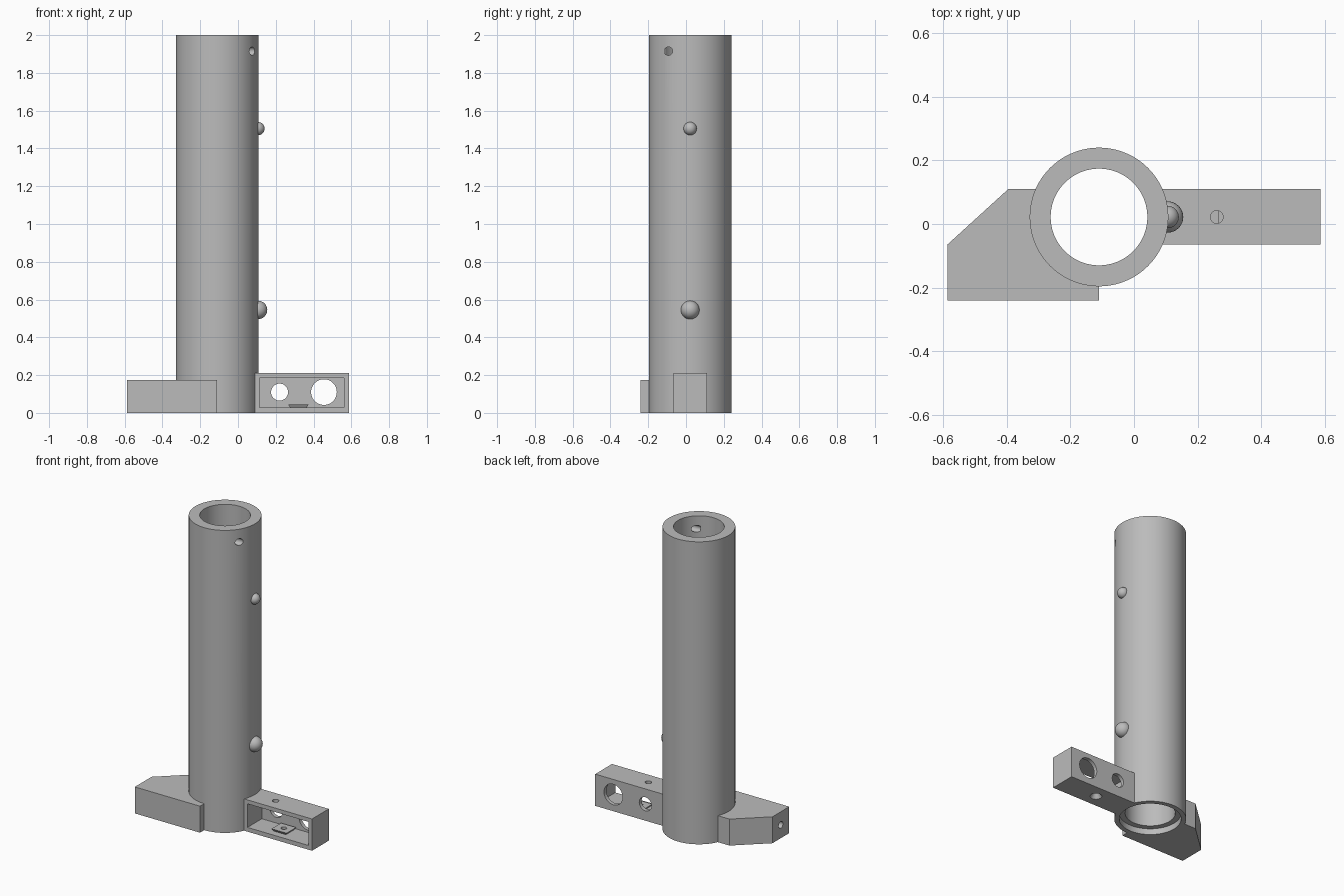
import bpy, bmesh
from math import pi, radians
from mathutils import Matrix, Vector

cube = bpy.data.objects.get("Cube")
if cube:
    bpy.data.objects.remove(cube, do_unlink=True)

grey = bpy.data.materials.new("plain grey")
grey.use_nodes = True
colour = (0.5, 0.5, 0.5, 1)
grey.diffuse_color = colour
grey.node_tree.nodes["Principled BSDF"].inputs["Base Color"].default_value = colour

CX, CY = -0.11, 0.022          # tube axis
R_OUT, R_IN = 0.218, 0.152
ARM_TOP, FOOT_TOP = 0.21, 0.175
ROT = {"x": Matrix.Rotation(pi / 2, 4, "Y"),
       "y": Matrix.Rotation(pi / 2, 4, "X"),
       "z": Matrix.Identity(4)}


def finish(name, bm):
    bmesh.ops.recalc_face_normals(bm, faces=bm.faces)
    mesh = bpy.data.meshes.new(name)
    bm.to_mesh(mesh)
    bm.free()
    mesh.materials.append(grey)
    obj = bpy.data.objects.new(name, mesh)
    bpy.context.collection.objects.link(obj)
    return obj


def rod(name, centre, r, length, axis="z", r2=None, sides=48):
    bm = bmesh.new()
    bmesh.ops.create_cone(bm, cap_ends=True, segments=sides, radius1=r,
                          radius2=r if r2 is None else r2, depth=length,
                          matrix=Matrix.Translation(centre) @ ROT[axis])
    return finish(name, bm)


def prism(name, outline, z0, z1):
    bm = bmesh.new()
    face = bm.faces.new([bm.verts.new((x, y, z0)) for x, y in outline])
    new = bmesh.ops.extrude_face_region(bm, geom=[face])["geom"]
    bmesh.ops.translate(bm, vec=(0, 0, z1 - z0),
                        verts=[v for v in new if isinstance(v, bmesh.types.BMVert)])
    return finish(name, bm)


def box(name, x0, x1, y0, y1, z0, z1):
    return prism(name, [(x0, y0), (x1, y0), (x1, y1), (x0, y1)], z0, z1)


def combine(obj, others, operation="DIFFERENCE"):
    for other in others:
        mod = obj.modifiers.new("boolean", "BOOLEAN")
        mod.operation, mod.solver, mod.object = operation, "EXACT", other
        bpy.context.view_layer.objects.active = obj
        bpy.ops.object.modifier_apply(modifier=mod.name)
        bpy.data.objects.remove(other, do_unlink=True)


def smooth(obj):
    bpy.ops.object.select_all(action="DESELECT")
    obj.select_set(True)
    bpy.context.view_layer.objects.active = obj
    bpy.ops.object.shade_smooth_by_angle(angle=radians(30))


# Upright tube: bore, bottom counterbore and small pin hole near the top
tube = rod("tube", (CX, CY, 1), R_OUT, 2, sides=96)
combine(tube, [
    rod("bore", (CX, CY, 1), R_IN, 2.2, sides=96),
    rod("counterbore", (CX, CY, 0), 0.188, 0.08, sides=96),
    rod("pin_hole", (0.07, -0.093, 1.915), 0.022, 0.2, "x", sides=32),
])

# Chamfered foot, hollowed where the tube stands, with a blind end hole
foot = prism("foot", [(-0.587, -0.24), (CX, -0.24), (CX, 0.11),
                      (-0.395, 0.11), (-0.587, -0.065)], 0, FOOT_TOP)
combine(foot, [
    rod("foot_seat", (CX, CY, 0.1), 0.206, 0.5, sides=96),
    rod("end_hole", (-0.587, -0.152, 0.088), 0.022, 0.2, "x", sides=32),
])

# Side arm: box with a front pocket, a raised boss and drilled walls
arm = box("side_arm", 0.05, 0.587, -0.065, 0.11, 0, ARM_TOP)
boss_x, boss_y = 0.32, CY
combine(arm, [
    rod("arm_seat", (CX, CY, 0.1), 0.206, 0.5, sides=96),
    box("pocket", 0.115, 0.562, -0.1, 0.085, 0.028, 0.184),
])
boss = box("boss", boss_x - 0.055, boss_x + 0.055, boss_y - 0.05, boss_y + 0.05,
           0.02, 0.045)
for v in boss.data.vertices:
    if v.co.z < 0.03:
        v.co.x = boss_x + (v.co.x - boss_x) * 0.68
        v.co.y = boss_y + (v.co.y - boss_y) * 0.68
combine(arm, [boss], "UNION")
combine(arm, [
    rod("small_back_hole", (0.22, 0.1, 0.11), 0.045, 0.08, "y"),
    rod("large_back_hole", (0.455, 0.1, 0.11), 0.068, 0.08, "y"),
    rod("top_hole", (0.26, CY, 0.2), 0.02, 0.08, sides=32),
    rod("boss_hole", (boss_x, boss_y, 0.03), 0.018, 0.1, sides=32),
    rod("countersink", (boss_x, boss_y, 0.01), 0.042, 0.04, r2=0.018, sides=32),
])

for part in (tube, foot, arm):
    smooth(part)

# Round buttons on the side of the tube
for name, z, r in (("lower_button", 0.545, 0.049), ("upper_button", 1.505, 0.035)):
    bm = bmesh.new()
    bmesh.ops.create_uvsphere(bm, u_segments=32, v_segments=16, radius=r,
                              matrix=Matrix.Translation(Vector((0.106, CY, z))))
    smooth(finish(name, bm))
